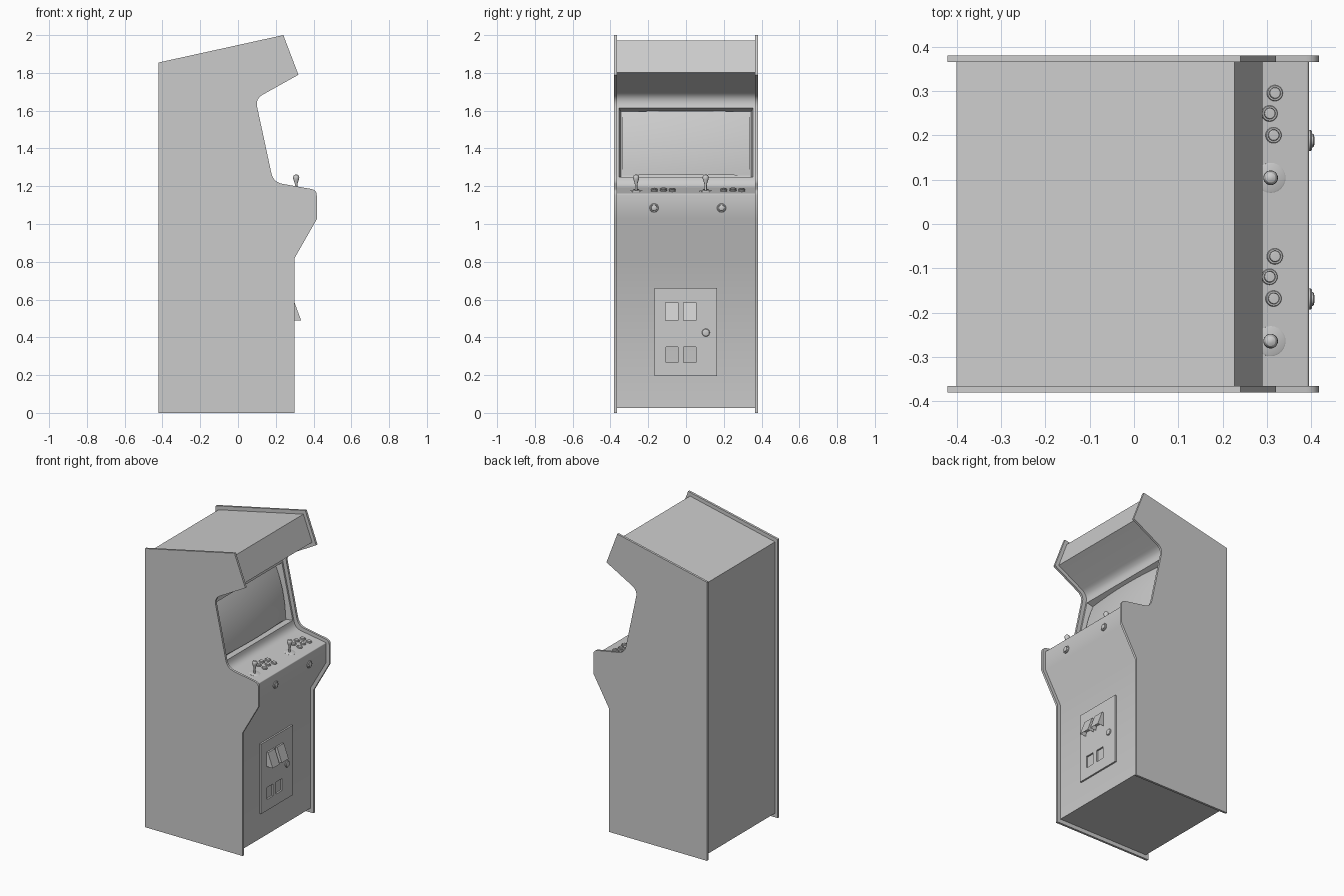
import bpy, bmesh, math
from mathutils import Vector, Matrix

if "Cube" in bpy.data.objects:
    bpy.data.objects.remove(bpy.data.objects["Cube"])


def finish(name, bm, smooth=True):
    bmesh.ops.recalc_face_normals(bm, faces=bm.faces)
    me = bpy.data.meshes.new(name)
    bm.to_mesh(me)
    bm.free()
    ob = bpy.data.objects.new(name, me)
    bpy.context.collection.objects.link(ob)
    bpy.ops.object.select_all(action='DESELECT')
    ob.select_set(True)
    bpy.context.view_layer.objects.active = ob
    if smooth:
        bpy.ops.object.shade_smooth_by_angle(angle=math.radians(30))
    return ob


def rounded(points, steps=8):
    """Profile points (x, z) or (x, z, t); t rounds the corner by that length."""
    out = []
    for i, p in enumerate(points):
        c = Vector(p[:2])
        if len(p) < 3:
            out.append(c)
            continue
        a = Vector(points[i - 1][:2])
        b = Vector(points[(i + 1) % len(points)][:2])
        a = c + (a - c).normalized() * p[2]
        b = c + (b - c).normalized() * p[2]
        for k in range(steps + 1):
            f = k / steps
            out.append(a * (1 - f) ** 2 + c * 2 * f * (1 - f) + b * f * f)
    return out


def prism(points, y0, y1):
    bm = bmesh.new()
    face = bm.faces.new([bm.verts.new((p[0], y0, p[1])) for p in points])
    ext = bmesh.ops.extrude_face_region(bm, geom=[face])
    verts = [v for v in ext['geom'] if isinstance(v, bmesh.types.BMVert)]
    bmesh.ops.translate(bm, verts=verts, vec=(0, y1 - y0, 0))
    bmesh.ops.recalc_face_normals(bm, faces=bm.faces)
    return bm


def box(x0, x1, y0, y1, z0, z1):
    return prism([(x0, z0), (x1, z0), (x1, z1), (x0, z1)], y0, y1)


def lathe(name, prof, loc, tilt=0, steps=24):
    """Spin (radius, height) about z, lean it towards +x and place it."""
    bm = bmesh.new()
    vs = [bm.verts.new((r, 0, h)) for r, h in prof]
    es = [bm.edges.new(e) for e in zip(vs, vs[1:])]
    bmesh.ops.spin(bm, geom=vs + es, cent=(0, 0, 0), axis=(0, 0, 1),
                   angle=2 * math.pi, steps=steps)
    bmesh.ops.remove_doubles(bm, verts=bm.verts, dist=1e-5)
    bm.transform(Matrix.Translation(loc) @ Matrix.Rotation(tilt, 4, 'Y'))
    return finish(name, bm)


# Side panels
side = rounded([(-.42, 0), (.30, 0), (.30, .82), (.417, 1.025), (.417, 1.18, .03),
                (.187, 1.221, .05), (.092, 1.663, .045), (.32, 1.79), (.24, 2.0),
                (-.42, 1.855)])
for label, s in (("left", -1), ("right", 1)):
    finish("side_panel_" + label, prism(side, s * .365, s * .38))

# Cabinet body, with the screen opening inset into its sloping face
body = rounded([(-.40, .027), (.277, .027), (.277, .826), (.394, 1.03), (.394, 1.161, .006),
                (.167, 1.198, .042), (.062, 1.675, .052), (.29, 1.802), (.226, 1.972),
                (-.40, 1.834)])
bm = prism(body, -.365, .365)
face = [f for f in bm.faces if f.normal.x > .9 and 1.35 < f.calc_center_median().z < 1.55]
bmesh.ops.inset_individual(bm, faces=face, thickness=.016)
bmesh.ops.inset_individual(bm, faces=face, thickness=.012, depth=-.042)
finish("cabinet_body", bm)

# Bulging screen
bm = bmesh.new()
bmesh.ops.create_grid(bm, x_segments=20, y_segments=14, size=1)
up, out, mid = Vector((-.214, 0, .977)), Vector((.977, 0, .214)), Vector((.115, 0, 1.434))
for v in bm.verts:
    a, b = v.co.x, v.co.y
    v.co = mid + Vector((0, a * .339, 0)) + up * b * .173 + \
        out * (-.04 + .037 * (1 - (a * a + b * b) / 2))
screen = finish("screen", bm)
if screen.data.polygons[0].normal.x < 0:
    screen.data.flip_normals()


# Control panel: joysticks and buttons
def deck(x):
    return 1.187 - .163 * (x - .231)


lean = math.atan(.163)
stick = [(0, -.01), (.006, -.01), (.006, .03), (.008, .042), (.0145, .060), (.0165, .069),
         (.0155, .077), (.011, .084), (.005, .087), (0, .0875)]
button = [(.018, -.004), (.018, .004), (.0165, .006), (.013, .006), (.0125, .004),
          (.012, .008), (.010, .0095), (0, .010)]
for n, y in enumerate((-.264, .104), 1):
    lathe(f"joystick_{n}", stick, (.308, y, deck(.308)))
    lathe(f"joystick_washer_{n}", [(.034, -.003), (.034, .001), (.031, .0025), (0, .003)],
          (.308, y, deck(.308)), lean)
    k = 0
    for row in (0, -.046):
        for dx, dy in ((.314, .096), (.305, .145), (.317, .191)):
            k += 1
            x = dx + row
            lathe(f"button_{n}_{k}", button, (x, y + dy, deck(x)), lean)

# Start buttons on the front edge
for n, y in enumerate((-.169, .188), 1):
    lathe(f"start_button_{n}", [(.024, -.004), (.024, .004), (.021, .007), (.017, .007),
                                (.016, .005), (.015, .010), (.012, .012), (0, .013)],
          (.394, y, 1.085), math.pi / 2)

# Coin door with two return openings
door = finish("coin_door", box(.270, .288, -.167, .165, .195, .66), False)
for y in (-.075, .02):
    cut = finish("return_cutter", box(.20, .35, y - .032, y + .032, .268, .348), False)
    cut.hide_render = True
    mod = door.modifiers.new("cut", 'BOOLEAN')
    mod.object = cut
    mod.operation = 'DIFFERENCE'
    mod.solver = 'EXACT'
    bpy.context.view_layer.objects.active = door
    bpy.ops.object.modifier_apply(modifier=mod.name)
    bpy.data.objects.remove(cut)

# Wedge-shaped coin slots, hollow underneath
for n, y in enumerate((-.075, .02), 1):
    bm = prism([(.286, .49), (.334, .49), (.299, .585), (.286, .585)], y - .036, y + .036)
    low = [f for f in bm.faces if f.normal.z < -.9]
    bmesh.ops.inset_individual(bm, faces=low, thickness=.007)
    bmesh.ops.translate(bm, verts=low[0].verts, vec=(-.009, 0, .026))
    finish(f"coin_slot_{n}", bm, False)

# Door lock
lathe("door_lock", [(.021, -.003), (.021, .003), (.018, .007), (.010, .009), (0, .0095)],
      (.288, .105, .425), math.pi / 2)
